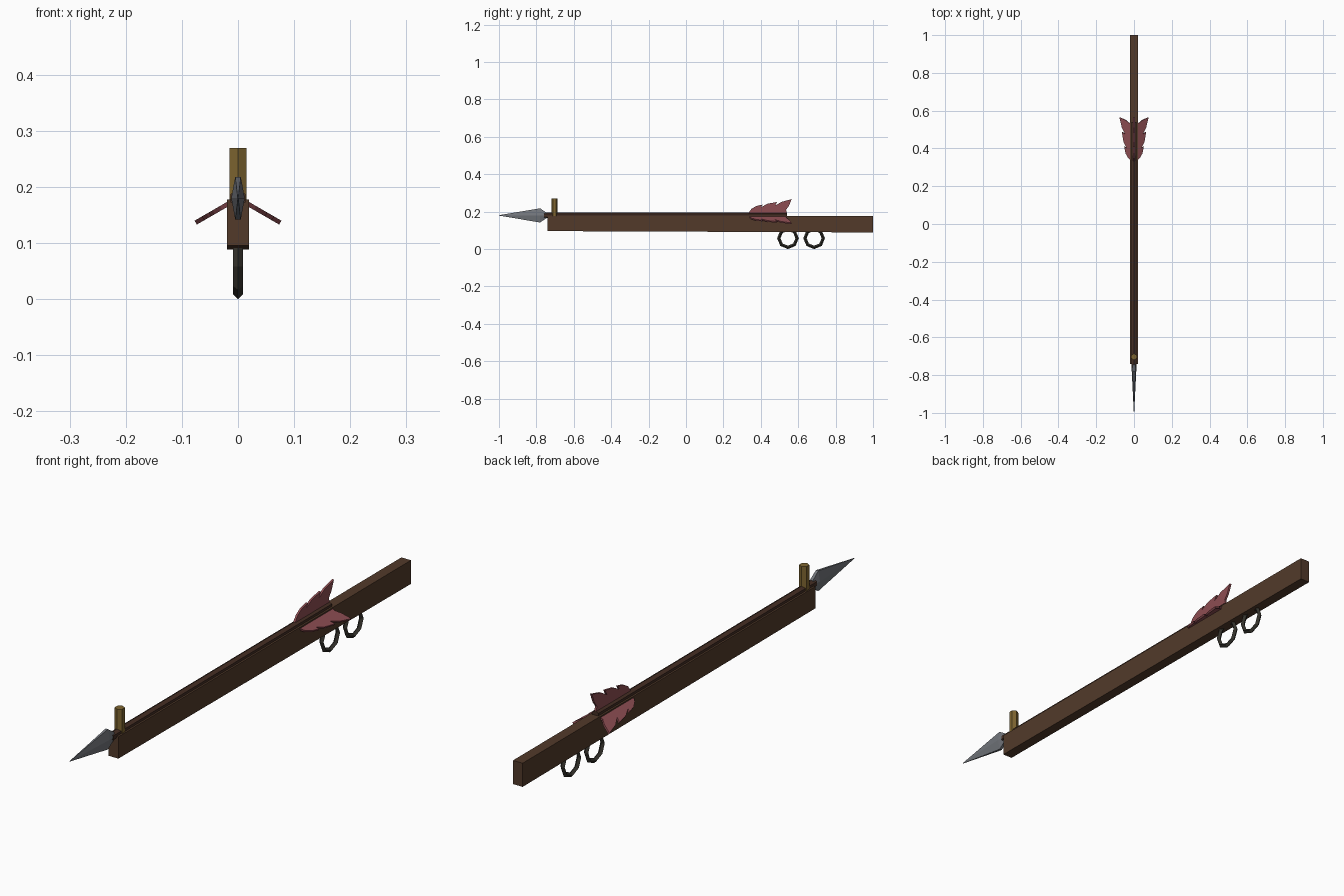
import bpy, bmesh
from math import radians, cos, sin, pi
from mathutils import Matrix, Vector

if "Cube" in bpy.data.objects:
    bpy.data.objects.remove(bpy.data.objects["Cube"])

AXIS_Z = 0.18  # height of the arrow centreline


def material(name, rgb):
    m = bpy.data.materials.new(name)
    m.diffuse_color = (*rgb, 1)
    m.use_nodes = True
    m.node_tree.nodes["Principled BSDF"].inputs["Base Color"].default_value = m.diffuse_color
    return m


WOOD = material("wood", (0.085, 0.042, 0.023))
SHAFT = material("shaft_wood", (0.06, 0.028, 0.018))
STEEL = material("steel", (0.17, 0.18, 0.20))
BRASS = material("brass", (0.21, 0.13, 0.03))
IRON = material("dark_iron", (0.035, 0.032, 0.025))
FEATHER = material("feather", (0.27, 0.075, 0.085))


def make(name, bm, mat):
    bmesh.ops.recalc_face_normals(bm, faces=bm.faces)
    mesh = bpy.data.meshes.new(name)
    bm.to_mesh(mesh)
    bm.free()
    mesh.materials.append(mat)
    ob = bpy.data.objects.new(name, mesh)
    bpy.context.collection.objects.link(ob)
    return ob


def loft(name, sections, mat):
    """Skin equal-length (x, z) sections placed along y; cap both ends."""
    bm = bmesh.new()
    rings = [[bm.verts.new((x, y, z)) for x, z in pts] for y, pts in sections]
    n = len(rings[0])
    for a, b in zip(rings, rings[1:]):
        for i in range(n):
            bm.faces.new((a[i], a[(i + 1) % n], b[(i + 1) % n], b[i]))
    bm.faces.new(rings[0])
    bm.faces.new(rings[-1])
    return make(name, bm, mat)


# Stock: long beam, slightly deeper at the rear
def beam(bottom, top):
    return [(-0.02, bottom), (0.02, bottom), (0.02, top), (-0.02, top)]


loft("stock", [(-0.74, beam(0.096, 0.178)), (1.0, beam(0.089, 0.178))], WOOD)

# Arrow shaft half sunk into the top of the stock
circle = [(0.015 * cos(k * pi / 3 + pi / 6), AXIS_Z + 0.015 * sin(k * pi / 3 + pi / 6)) for k in range(6)]
loft("arrow_shaft", [(-0.76, circle), (0.54, circle)], SHAFT)


# Arrowhead: narrow upright blade
def blade(edge, height, half):
    return [(edge, AXIS_Z + height), (half, AXIS_Z), (edge, AXIS_Z - height),
            (-edge, AXIS_Z - height), (-half, AXIS_Z), (-edge, AXIS_Z + height)]


loft("arrowhead", [(-1.0, blade(0.0005, 0.001, 0.001)),
                   (-0.78, blade(0.005, 0.038, 0.012)),
                   (-0.745, blade(0.006, 0.014, 0.012))], STEEL)

# Three serrated feathers around the shaft: (y, radius) outline
outline = [(0.33, 0.008), (0.35, 0.035), (0.375, 0.05), (0.41, 0.058), (0.402, 0.044),
           (0.435, 0.062), (0.487, 0.072), (0.476, 0.052), (0.51, 0.072), (0.565, 0.087),
           (0.55, 0.05), (0.535, 0.03), (0.54, 0.008)]
for label, angle in (("top", 0), ("right", 120), ("left", -120)):
    bm = bmesh.new()
    t = 0.004
    face = bm.faces.new([bm.verts.new((-t, y, r)) for y, r in outline])
    ext = bmesh.ops.extrude_face_region(bm, geom=[face], use_keep_orig=True)
    moved = [v for v in ext["geom"] if isinstance(v, bmesh.types.BMVert)]
    bmesh.ops.translate(bm, verts=moved, vec=Vector((2 * t, 0, 0)))
    bm.transform(Matrix.Translation((0, 0, AXIS_Z)) @ Matrix.Rotation(radians(angle), 4, 'Y'))
    make(label + "_feather", bm, FEATHER)

# Brass sight post near the front
bm = bmesh.new()
bmesh.ops.create_cone(bm, cap_ends=True, segments=6, radius1=0.0172, radius2=0.0172, depth=0.11,
                      matrix=Matrix.Translation((0, -0.703, 0.214)) @ Matrix.Rotation(radians(0), 4, 'Z'))
xs = max(v.co.x for v in bm.verts)
if xs > 0.016:  # turn a corner towards the front
    bmesh.ops.rotate(bm, verts=bm.verts, cent=(0, -0.703, 0),
                     matrix=Matrix.Rotation(radians(30), 3, 'Z'))
make("sight_post", bm, BRASS)

# Two finger rings under the stock
for i, y in enumerate((0.545, 0.685)):
    bpy.ops.mesh.primitive_torus_add(location=(0, y, 0.058), rotation=(0, radians(90), 0),
                                     major_segments=8, minor_segments=4,
                                     major_radius=0.049, minor_radius=0.009)
    ring = bpy.context.object
    ring.name = f"finger_ring_{i + 1}"
    ring.data.materials.append(IRON)
    for p in ring.data.polygons:
        p.use_smooth = False
